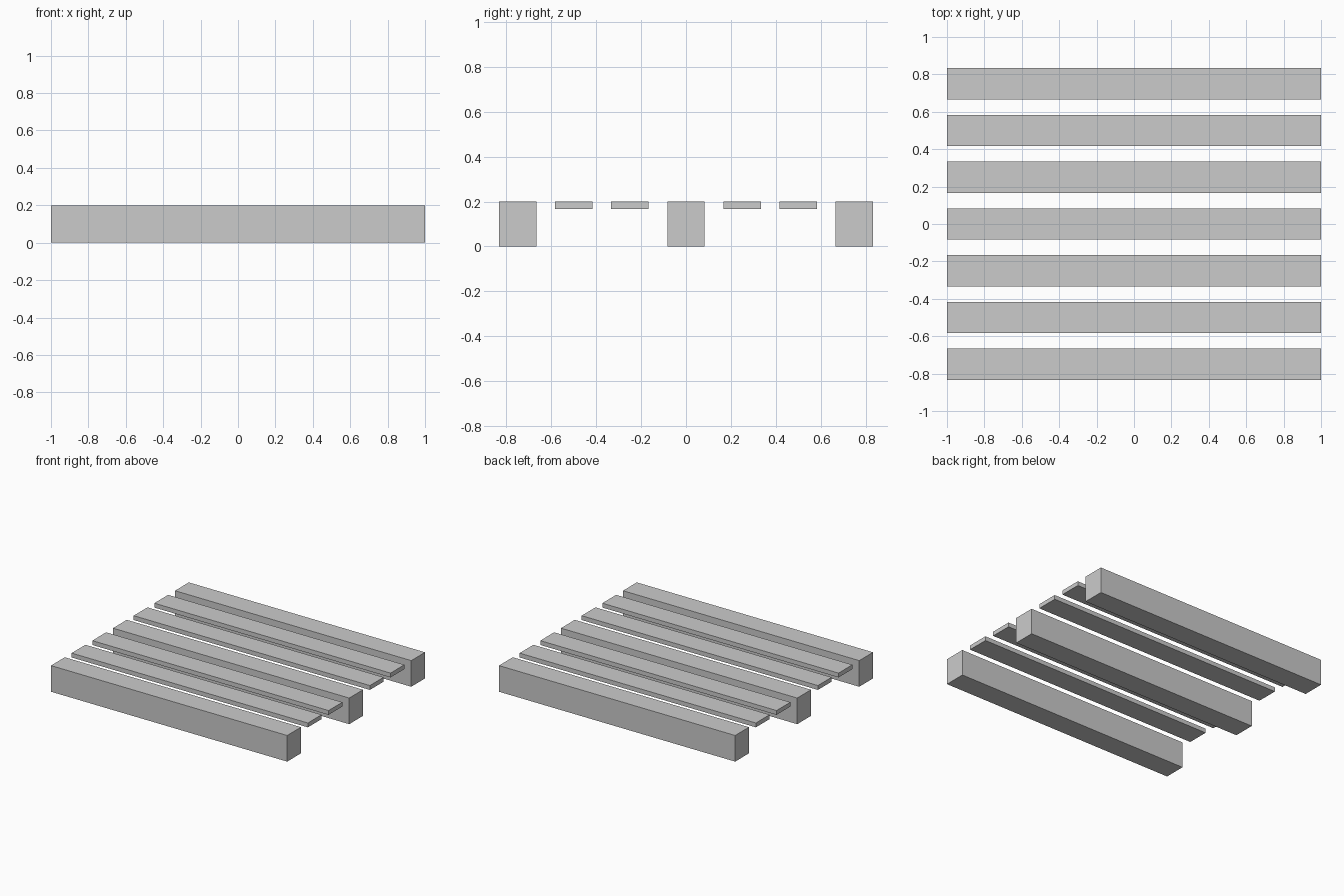
import bpy

if "Cube" in bpy.data.objects:
    bpy.data.objects.remove(bpy.data.objects["Cube"])


def board(name, y, z0, z1, length=2.0, width=1 / 6):
    """Flat-faced plank running along x."""
    bpy.ops.mesh.primitive_cube_add(size=1, location=(0, y, (z0 + z1) / 2))
    ob = bpy.context.object
    ob.name = name
    ob.scale = (length, width, z1 - z0)
    bpy.ops.object.transform_apply(location=False, rotation=False, scale=True)
    return ob


THICK = 1 / 30
TOP = 0.2

# Seven evenly spaced deck slats
for i in range(7):
    board(f"deck_slat_{i + 1}", (i - 3) * 0.25, TOP - THICK, TOP)

# Three supports, each a tall beam on a thin bottom runner
for side, y in (("front", -0.75), ("middle", 0), ("back", 0.75)):
    board(f"{side}_beam", y, THICK, TOP - THICK)
    board(f"{side}_bottom_runner", y, 0, THICK)
